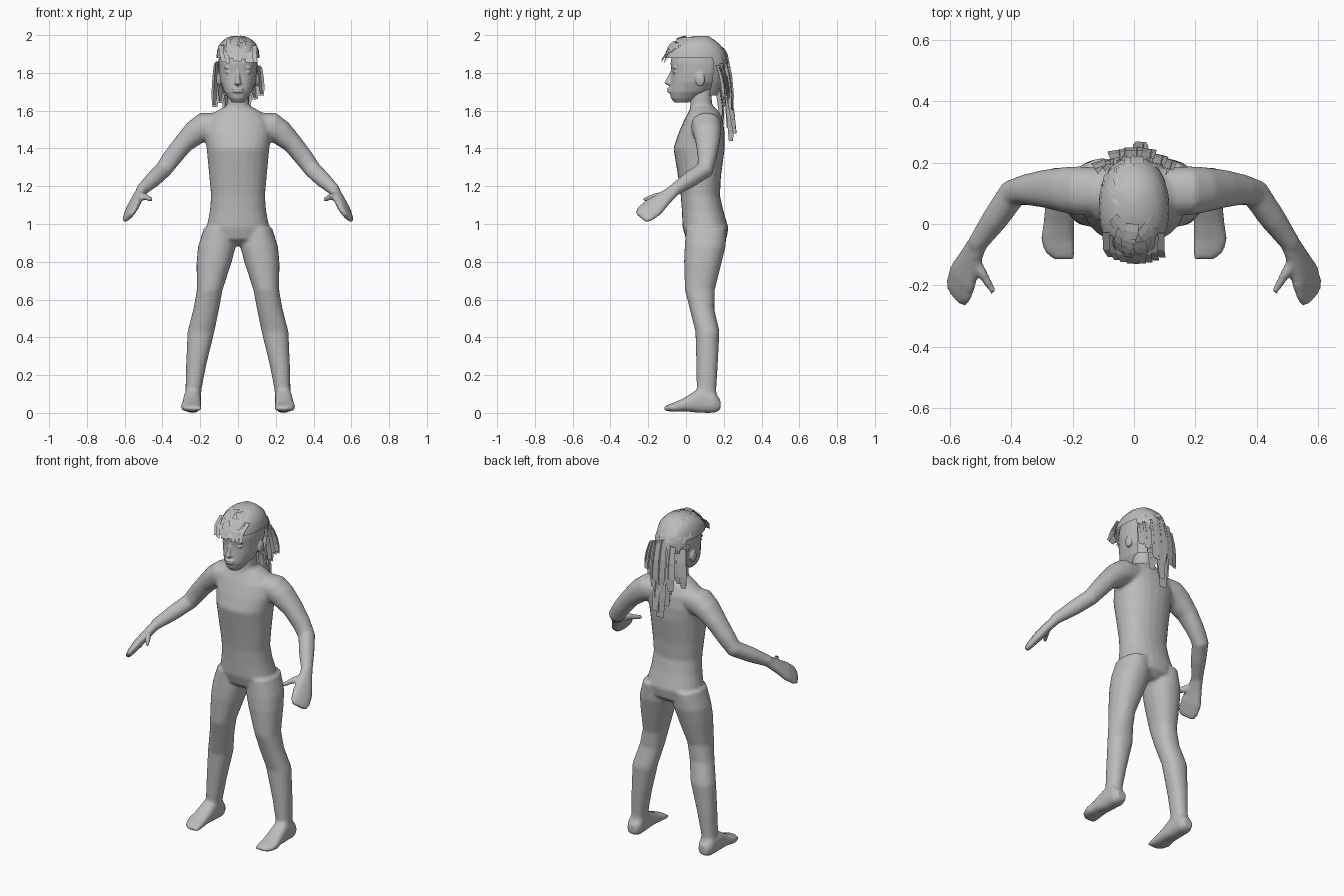
import bpy, bmesh, math, random
from mathutils import Vector, Matrix

random.seed(7)
grey = bpy.data.materials.new("plain_grey")
grey.diffuse_color = (0.5, 0.5, 0.5, 1)
N = 24


def ring(c, u, v, p=2.2):
    """Rounded outline around c with half-axes u and v."""
    c, u, v = Vector(c), Vector(u), Vector(v)
    pts = []
    for i in range(N):
        a = 2 * math.pi * i / N
        ca, sa = math.cos(a), math.sin(a)
        pts.append(c + u * math.copysign(abs(ca) ** (2 / p), ca)
                   + v * math.copysign(abs(sa) ** (2 / p), sa))
    return pts


def loft(bm, rings, caps=True):
    loops = [[bm.verts.new(p) for p in r] for r in rings]
    for a, b in zip(loops, loops[1:]):
        for i in range(N):
            j = (i + 1) % N
            bm.faces.new((a[i], a[j], b[j], b[i]))
    if caps:
        bm.faces.new(loops[0][::-1])
        bm.faces.new(loops[-1])


def upright(rows, s=1):
    """Rows of z, centre x, half width, front y, back y."""
    return [ring((s * x, (f + b) / 2, z), (w, 0, 0), (0, (b - f) / 2, 0))
            for z, x, w, f, b in rows]


def limb(bm, rows, wide, s):
    """Rows of x, y, z, half width, half thickness swept along a path."""
    pts = [Vector((s * r[0], r[1], r[2])) for r in rows]
    wide = Vector((s * wide[0], wide[1], wide[2]))
    rings = []
    for i, r in enumerate(rows):
        d = (pts[min(i + 1, len(pts) - 1)] - pts[max(i - 1, 0)]).normalized()
        w = (wide - d * wide.dot(d)).normalized()
        rings.append(ring(pts[i], w * r[3], d.cross(w) * r[4]))
    loft(bm, rings)


def blob(bm, c, r):
    m = Matrix.Translation(c) @ Matrix.Diagonal((*r, 1))
    bmesh.ops.create_uvsphere(bm, u_segments=16, v_segments=10, radius=1, matrix=m)


def finish(name, bm, voxel=0, smooth=0):
    bmesh.ops.recalc_face_normals(bm, faces=bm.faces)
    me = bpy.data.meshes.new(name)
    bm.to_mesh(me)
    bm.free()
    me.materials.append(grey)
    ob = bpy.data.objects.new(name, me)
    bpy.context.collection.objects.link(ob)
    if voxel:
        m = ob.modifiers.new("blend", 'REMESH')
        m.mode = 'VOXEL'
        m.voxel_size = voxel
        m.use_smooth_shade = True
        m = ob.modifiers.new("soften", 'SMOOTH')
        m.factor = 0.5
        m.iterations = smooth
    return ob


# Body: torso, neck, legs, feet, arms and hands blended into one skin
bm = bmesh.new()
loft(bm, upright([
    (.885, 0, .06, .05, .17), (.92, 0, .16, .0, .215), (.98, 0, .167, -.018, .225),
    (1.07, 0, .149, -.022, .198), (1.15, 0, .143, -.028, .18), (1.25, 0, .152, -.042, .185),
    (1.4, 0, .166, -.067, .205), (1.48, 0, .178, -.04, .205), (1.55, 0, .165, -.01, .195),
    (1.595, 0, .12, .015, .175), (1.62, 0, .075, .025, .15)]))
loft(bm, upright([(1.55, 0, .09, .02, .17), (1.63, 0, .058, .022, .138), (1.72, 0, .055, .02, .135)]))
for s in (1, -1):
    loft(bm, upright([
        (.98, .1, .08, .0, .215), (.88, .112, .1, -.007, .21), (.8, .126, .093, -.01, .19),
        (.65, .15, .068, -.006, .152), (.55, .168, .068, .02, .15), (.43, .196, .071, .05, .177),
        (.25, .222, .053, .055, .168), (.12, .236, .042, .057, .16), (.03, .24, .044, .06, .17)], s))
    feet = [(.182, .24, .03, .015, .07), (.15, .24, .046, 0, .11), (.07, .242, .046, 0, .13),
            (0, .245, .05, .008, .085), (-.05, .249, .055, .006, .06),
            (-.09, .242, .05, .008, .045), (-.115, .23, .034, .012, .034)]
    loft(bm, [ring((s * x, y, (a + b) / 2), (w, 0, 0), (0, 0, (b - a) / 2), 2.6)
              for y, x, w, a, b in feet])
    limb(bm, [(.08, .105, 1.53, .075, .06), (.18, .108, 1.515, .08, .076), (.225, .112, 1.485, .074, .067),
              (.29, .115, 1.425, .062, .053), (.35, .112, 1.35, .05, .05), (.395, .1, 1.288, .046, .045),
              (.45, .02, 1.235, .042, .042), (.515, -.07, 1.175, .031, .03)], (0, 1, 0), s)
    palm = (.55, .6, -.55)
    limb(bm, [(.505, -.055, 1.185, .032, .028), (.535, -.115, 1.135, .044, .026),
              (.557, -.17, 1.09, .062, .026), (.572, -.215, 1.055, .062, .02),
              (.58, -.24, 1.033, .046, .013)], palm, s)
    limb(bm, [(.53, -.1, 1.15, .026, .02), (.495, -.16, 1.145, .02, .016),
              (.456, -.225, 1.128, .011, .01)], palm, s)
finish("body", bm, .0095, 4)

# Head with nose, lips, eyes and ears
bm = bmesh.new()
loft(bm, upright([
    (1.643, 0, .03, -.06, .01), (1.665, 0, .05, -.08, .06), (1.7, 0, .074, -.087, .12),
    (1.75, 0, .093, -.08, .165), (1.8, 0, .101, -.076, .188), (1.85, 0, .104, -.082, .195),
    (1.9, 0, .1, -.075, .195), (1.95, 0, .076, -.035, .17), (1.98, 0, .04, .02, .13)]))
loft(bm, upright([(1.735, 0, .014, -.097, -.05), (1.745, 0, .019, -.117, -.05),
                  (1.76, 0, .013, -.108, -.05), (1.81, 0, .008, -.082, -.05)]))
for z in (1.702, 1.716):
    blob(bm, (0, -.084, z), (.031, .017, .0075))
for s in (1, -1):
    blob(bm, (s * .05, -.058, 1.803), (.018, .011, .007))
    blob(bm, (s * .05, -.06, 1.828), (.026, .012, .006))
    blob(bm, (s * .102, .075, 1.765), (.013, .026, .037))
finish("head", bm, .0055, 2)

# Hair cap: shell trimmed above the ears and behind the skull
bm = bmesh.new()
loft(bm, upright([
    (1.68, 0, .085, -.02, .165), (1.74, 0, .102, -.06, .195), (1.8, 0, .112, -.085, .213),
    (1.85, 0, .114, -.1, .219), (1.88, 0, .115, -.113, .217), (1.92, 0, .11, -.1, .2),
    (1.95, 0, .098, -.065, .18), (1.975, 0, .075, -.03, .15), (1.995, 0, .035, .04, .12)]))
low = [f for f in bm.faces if f.calc_center_median().z < 1.875 and f.calc_center_median().y < .13]
bmesh.ops.delete(bm, geom=low + [f for f in bm.faces if len(f.verts) > 4 and f not in low
                                 and f.calc_center_median().z < 1.7], context='FACES')
cap = finish("hair_cap", bm)
for p in cap.data.polygons:
    p.use_smooth = True


def lock(bm, path, width, side):
    """Flat ribbon of hair; width is listed at each point of the path."""
    side = Vector(side).normalized()
    pairs = [(bm.verts.new(Vector(p) - side * w / 2), bm.verts.new(Vector(p) + side * w / 2))
             for p, w in zip(path, width)]
    for a, b in zip(pairs, pairs[1:]):
        bm.faces.new((a[0], a[1], b[1], b[0]))


# Short overlapping locks laid over the cap
bm = bmesh.new()
mid, rad = Vector((0, .052, 1.855)), Vector((.114, .168, .145))


def shell(az, el, k=1.0):
    d = Vector((math.cos(el) * math.sin(az), math.cos(el) * math.cos(az), math.sin(el)))
    return mid + Vector(d * r for d, r in zip(d, rad)) * k


for i in range(56):
    az = random.uniform(-math.pi, math.pi)
    el = random.uniform(.45, 1.3) if abs(az) > 1 else random.uniform(-.4, 1.1)
    w = random.uniform(.03, .055)
    lock(bm, [shell(az, el), shell(az, el - .16, 1.02), shell(az, el - .32, 1.035)],
         (w, w, w * .8), (math.cos(az), -math.sin(az), random.uniform(-.3, .3)))
# Fringe over the forehead
for i in range(9):
    x = -.085 + i * .021
    y = -.105 + 3 * x * x
    lock(bm, [(x, y + .055, 1.945), (x, y, 1.905), (x + .01, y - .025, 1.862 + random.uniform(-.015, .015))],
         (.035, .032, .02), (1, 0, random.uniform(-.3, .3)))
finish("short_locks", bm)

# Long locks hanging down the back: x, start y, start z, end y, end z, width
bm = bmesh.new()
for x, y0, z0, y1, z1, w in [
        (0, .215, 1.84, .25, 1.43, .07), (.02, .205, 1.8, .268, 1.47, .05),
        (-.03, .21, 1.8, .235, 1.5, .05), (.045, .215, 1.86, .245, 1.6, .05),
        (-.055, .215, 1.86, .24, 1.6, .055), (.0, .22, 1.88, .25, 1.58, .06),
        (-.11, .185, 1.85, .2, 1.62, .045), (-.085, .195, 1.82, .2, 1.64, .05),
        (.11, .18, 1.83, .21, 1.68, .045), (.08, .195, 1.84, .225, 1.66, .05),
        (-.02, .17, 1.75, .2, 1.53, .05), (.03, .165, 1.75, .195, 1.56, .05)]:
    path = [(x * (1 + .12 * t), y0 + (y1 - y0) * t + .01 * math.sin(math.pi * t), z0 + (z1 - z0) * t)
            for t in (0, .35, .7, 1)]
    lock(bm, path, (w * .8, w, w, w * .65), (1, -3 * x, .08 if x > 0 else -.08))
    lock(bm, [Vector(p) + Vector((0, -.012, .01)) for p in path], (w * .6, w * .7, w * .7, w * .4),
         (.6, .8, 0))
finish("long_locks", bm)
